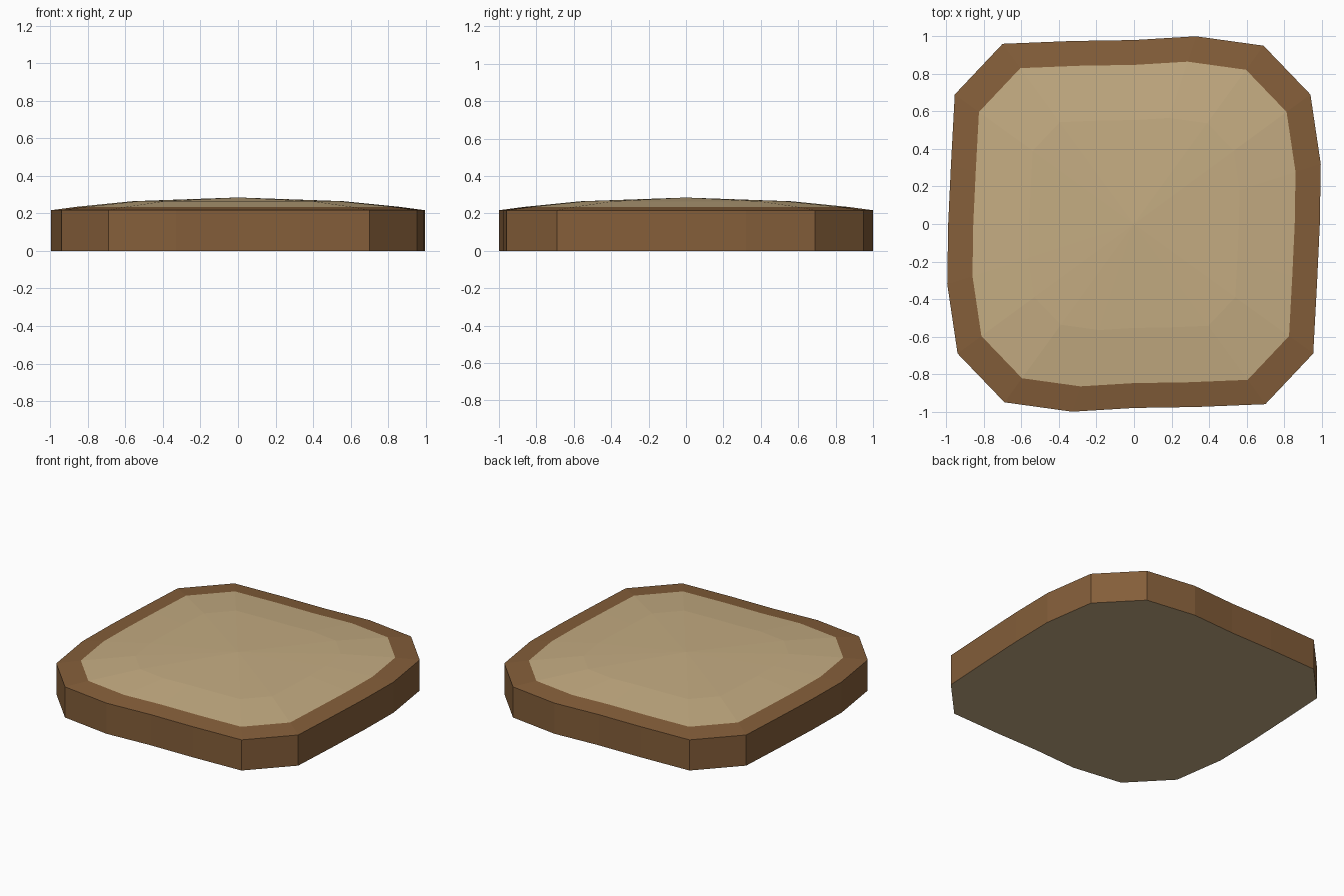
import bpy

if "Cube" in bpy.data.objects:
    bpy.data.objects.remove(bpy.data.objects["Cube"], do_unlink=True)


def make_material(name, color):
    mat = bpy.data.materials.new(name)
    mat.use_nodes = True
    mat.diffuse_color = color
    bsdf = mat.node_tree.nodes["Principled BSDF"]
    bsdf.inputs["Base Color"].default_value = color
    bsdf.inputs["Roughness"].default_value = 0.9
    return mat


brown = make_material("brown", (0.233, 0.113, 0.042, 1))
beige = make_material("beige", (0.554, 0.413, 0.223, 1))

# Half of the uneven rounded-square outline; the other half is its half turn
half = [(0.955, -0.69), (0.975, -0.32), (0.99, 0.0), (0.995, 0.32), (0.94, 0.69),
        (0.69, 0.95), (0.33, 1.0), (0.0, 0.98), (-0.33, 0.975), (-0.70, 0.96)]
outline = half + [(-x, -y) for x, y in half]
count = len(outline)


def ring(scale, z):
    return [(x * scale, y * scale, z) for x, y in outline]


def bridge(lower):
    """Quads joining ring number `lower` to the next ring."""
    a, b = lower * count, (lower + 1) * count
    return [(a + i, a + (i + 1) % count, b + (i + 1) % count, b + i)
            for i in range(count)]


def make_object(name, verts, faces, materials):
    mesh = bpy.data.meshes.new(name)
    mesh.from_pydata(verts, [], faces)
    for mat in materials:
        mesh.materials.append(mat)
    obj = bpy.data.objects.new(name, mesh)
    bpy.context.collection.objects.link(obj)
    return obj


RIM_Z, INNER_Z, DOME_Z, PEAK_Z = 0.217, 0.235, 0.265, 0.285
INNER, DOME = 0.865, 0.565

# Border: vertical walls and sloping rim
make_object("border", ring(1, 0) + ring(1, RIM_Z) + ring(INNER, INNER_Z),
            bridge(0) + bridge(1), [brown])

# Underside: flat base plate
make_object("underside", ring(1, 0), [tuple(reversed(range(count)))], [beige])

# Domed top: faceted surface rising to a central point
peak = 2 * count
fan = [(count + i, count + (i + 1) % count, peak) for i in range(count)]
make_object("domed_top", ring(INNER, INNER_Z) + ring(DOME, DOME_Z) + [(0, 0, PEAK_Z)],
            bridge(0) + fan, [beige])
